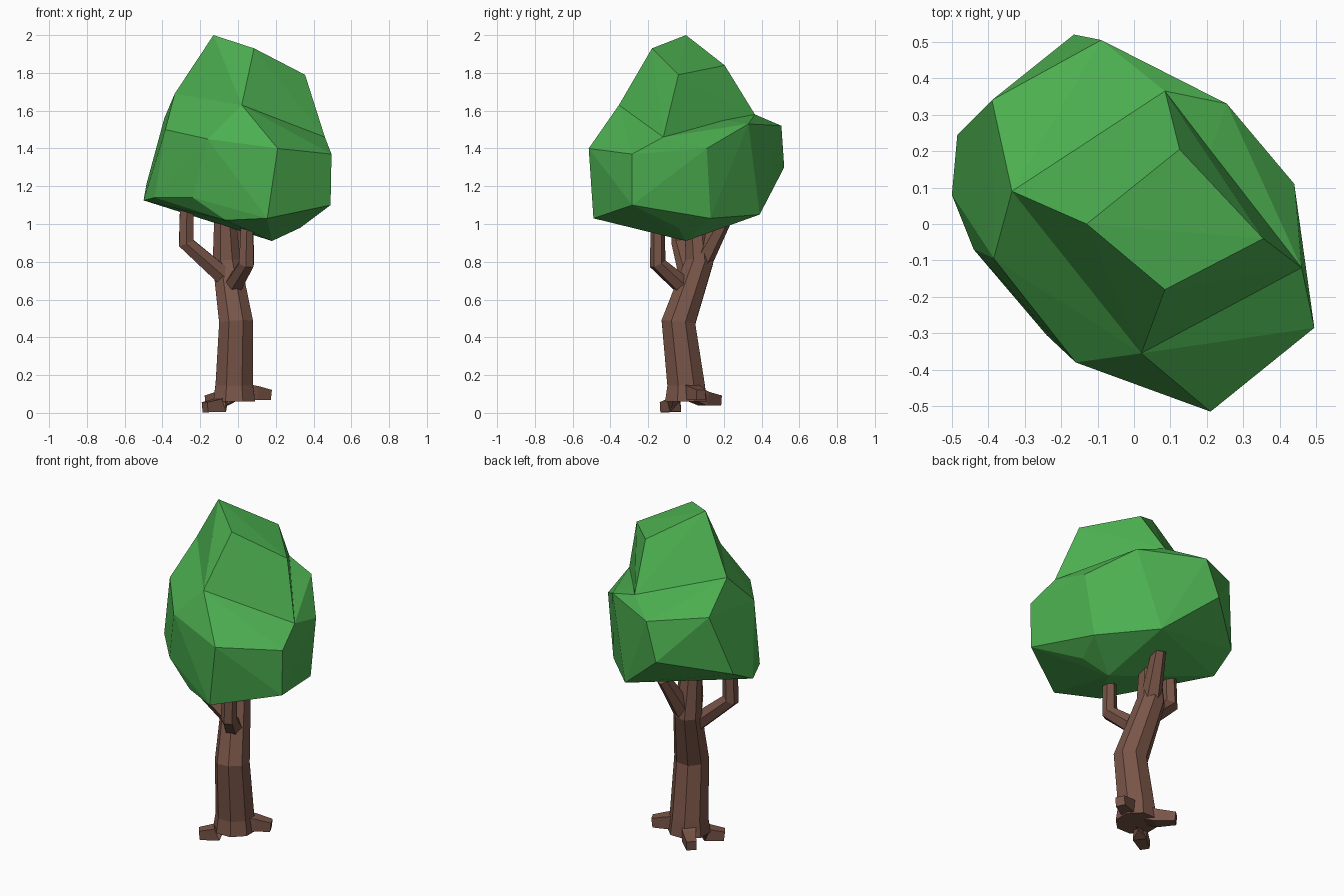
import bpy, bmesh, math
from mathutils import Vector

cube = bpy.data.objects.get("Cube")
if cube:
    bpy.data.objects.remove(cube, do_unlink=True)


def material(name, rgb):
    m = bpy.data.materials.new(name)
    m.use_nodes = True
    m.diffuse_color = (*rgb, 1)
    m.node_tree.nodes["Principled BSDF"].inputs["Base Color"].default_value = (*rgb, 1)
    return m


leaf_green = material("leaf green", (0.072, 0.429, 0.08))
bark_brown = material("bark brown", (0.191, 0.091, 0.065))


def finish(name, bm, mat):
    bmesh.ops.recalc_face_normals(bm, faces=bm.faces[:])
    mesh = bpy.data.meshes.new(name)
    bm.to_mesh(mesh)
    bm.free()
    mesh.materials.append(mat)
    obj = bpy.data.objects.new(name, mesh)
    bpy.context.collection.objects.link(obj)
    return obj


def limb(name, path, radii, sides, turn=0.5):
    """Faceted tube through the path, with one radius per point."""
    bm = bmesh.new()
    pts = [Vector(p) for p in path]
    rings = []
    for i, (p, r) in enumerate(zip(pts, radii)):
        a, b = pts[max(i - 1, 0)], pts[min(i + 1, len(pts) - 1)]
        axis = ((p - a).normalized() + (b - p).normalized()).normalized()
        ref = Vector((0, 0, 1)) if abs(axis.z) < 0.5 else Vector((0, 1, 0))
        u = axis.cross(ref).normalized()
        v = axis.cross(u)
        ring = []
        for k in range(sides):
            t = math.tau * (k + turn) / sides
            ring.append(bm.verts.new(p + r * (math.cos(t) * u + math.sin(t) * v)))
        rings.append(ring)
    for lo, hi in zip(rings, rings[1:]):
        for k in range(sides):
            j = (k + 1) % sides
            bm.faces.new((lo[k], lo[j], hi[j], hi[k]))
    bm.faces.new(rings[0])
    bm.faces.new(rings[-1])
    return finish(name, bm, bark_brown)


# Trunk, leaning forward at the knee and back above it
limb("trunk",
     [(-0.02, 0, 0.06), (-0.02, 0, 0.15), (-0.01, -0.04, 0.48),
      (-0.06, 0.07, 0.8), (-0.07, 0.05, 1.05)],
     [0.12, 0.107, 0.097, 0.08, 0.06], 8)

# Branches
limb("right_branch", [(-0.06, 0.02, 0.71), (-0.275, -0.03, 0.9), (-0.27, -0.03, 1.12)],
     [0.055, 0.047, 0.042], 6)
limb("front_branch", [(-0.03, 0, 0.66), (0.045, -0.15, 0.79), (0.05, -0.15, 1.08)],
     [0.055, 0.045, 0.035], 6)
limb("back_branch", [(-0.05, 0.08, 0.8), (0, 0.21, 1.04)], [0.06, 0.04], 6)

# Roots
for name, tip in (("right_root", (-0.175, -0.115, 0.03)),
                  ("left_root", (0.165, 0.08, 0.095)),
                  ("back_root", (-0.155, 0.17, 0.065))):
    limb(name, [(-0.02, 0, 0.12), (tip[0] * 0.55, tip[1] * 0.55, tip[2] + 0.01), tip],
         [0.06, 0.052, 0.038], 4)

# Crown: a wide lower mass and a peaked cap meeting along a shared rim
rim = [(-0.335, 0.09, 1.69), (0.02, -0.355, 1.63), (0.46, -0.12, 1.46), (0.085, 0.365, 1.58)]
cap = [(-0.13, 0, 2), (0.085, -0.18, 1.93), (0.355, -0.04, 1.79), (0.125, 0.205, 1.84)]
shoulder = [(0.21, -0.515, 1.4), (0.495, -0.285, 1.37), (0.44, 0.11, 1.4), (0.255, 0.33, 1.53),
            (-0.09, 0.505, 1.52), (-0.165, 0.52, 1.3), (-0.39, 0.34, 1.56),
            (-0.385, -0.095, 1.5), (-0.16, -0.38, 1.45)]
underside = [(-0.5, 0.08, 1.125), (-0.485, 0.245, 1.21), (-0.44, -0.07, 1.14),
             (-0.24, -0.305, 1.14), (-0.065, -0.365, 1.02), (0.155, -0.49, 1.03),
             (0.49, -0.285, 1.1), (0.33, -0.04, 0.98), (0.39, 0.13, 1.03),
             (0.13, 0.39, 1.05), (0.18, 0, 0.91)]

crown = bmesh.new()
for cloud in (rim + shoulder + underside, rim + cap):
    verts = [crown.verts.new(p) for p in cloud]
    shared = set(verts[:len(rim)])
    bmesh.ops.convex_hull(crown, input=verts)
    inner = [f for f in crown.faces if all(v in shared for v in f.verts)]
    bmesh.ops.delete(crown, geom=inner, context="FACES_ONLY")
bmesh.ops.remove_doubles(crown, verts=crown.verts[:], dist=0.001)
bmesh.ops.delete(crown, geom=[v for v in crown.verts if not v.link_faces], context="VERTS")
finish("leaf_crown", crown, leaf_green)
